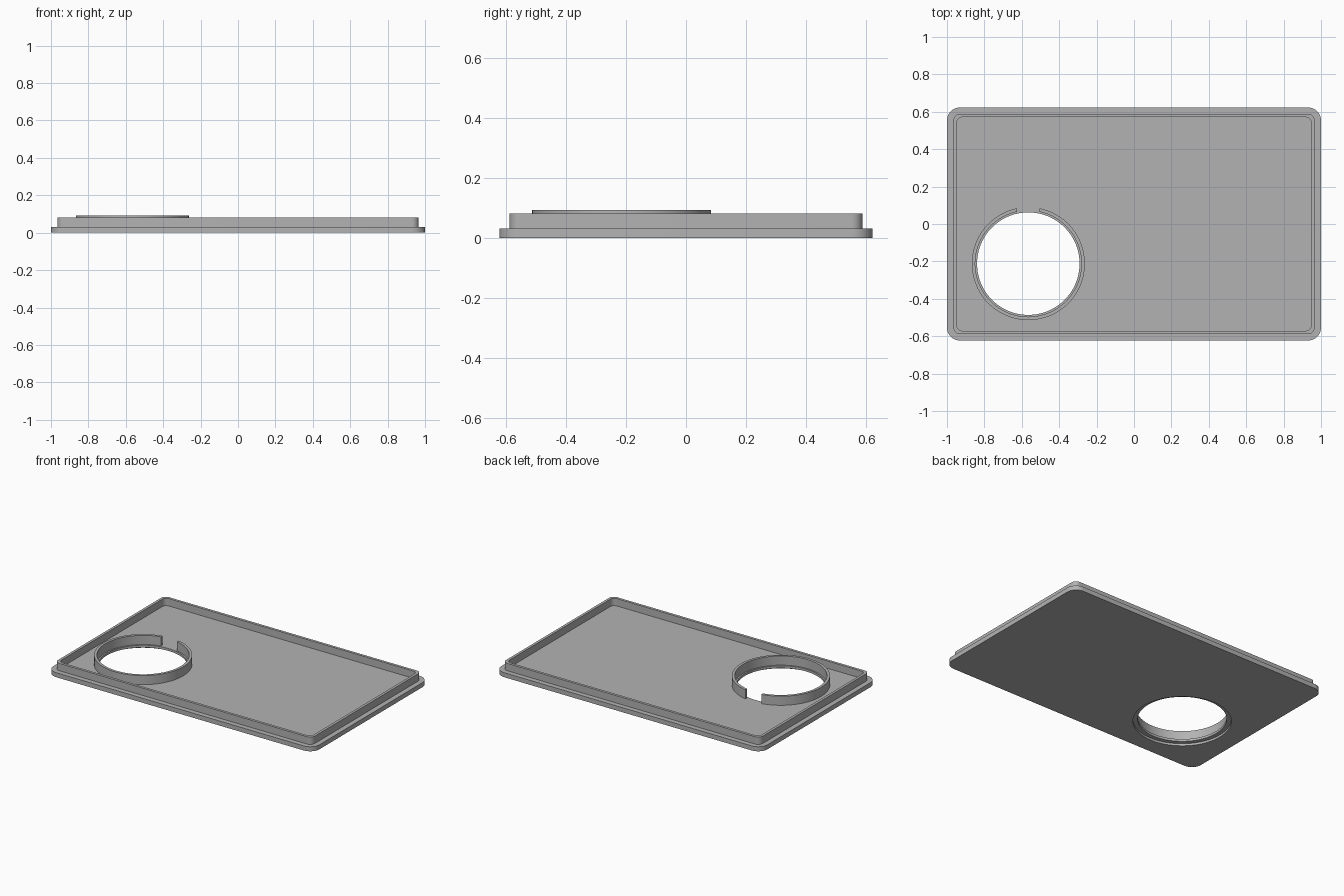
import bpy, bmesh
from math import pi, sin, cos, asin, radians

cube = bpy.data.objects.get("Cube")
if cube:
    bpy.data.objects.remove(cube, do_unlink=True)

grey = bpy.data.materials.new("plain grey")
grey.use_nodes = True
colour = (0.45, 0.45, 0.45, 1)
grey.diffuse_color = colour
grey.node_tree.nodes["Principled BSDF"].inputs["Base Color"].default_value = colour

HOLE_X, HOLE_Y = -0.565, -0.212
GAP_HALF = 0.06


def rounded_rect(hx, hy, r, steps=10):
    """Outline of a rectangle with round corners."""
    pts = []
    for i, (sx, sy) in enumerate(((1, 1), (-1, 1), (-1, -1), (1, -1))):
        for k in range(steps + 1):
            a = (i + k / steps) * pi / 2
            pts.append((sx * (hx - r) + r * cos(a), sy * (hy - r) + r * sin(a)))
    return pts


def arc(r, gap=0, steps=96):
    """Circle around the hole centre, or an arc open towards the back."""
    skip = asin(gap / r)
    span = 2 * pi - 2 * skip
    count = steps + 1 if gap else steps
    angles = [pi / 2 + skip + span * k / steps for k in range(count)]
    return [(HOLE_X + r * cos(a), HOLE_Y + r * sin(a)) for a in angles]


def build(name, sections, closed=True):
    """Join each (outline, height) to the next, and the last to the first."""
    bm = bmesh.new()
    loops = [[bm.verts.new((x, y, z)) for x, y in pts] for pts, z in sections]
    for a, b in zip(loops, loops[1:] + loops[:1]):
        if len(a) == len(b):
            for i in range(len(a) if closed else len(a) - 1):
                j = (i + 1) % len(a)
                bm.faces.new((a[i], a[j], b[j], b[i]))
        else:
            # flat face between two different outlines
            edges = []
            for loop in (a, b):
                for i, v in enumerate(loop):
                    w = loop[i - 1]
                    edges.append(bm.edges.get((v, w)) or bm.edges.new((v, w)))
            bmesh.ops.triangle_fill(bm, edges=edges, use_beauty=True)
    if not closed:
        for end in (0, -1):
            bm.faces.new([loop[end] for loop in loops])
    bmesh.ops.recalc_face_normals(bm, faces=bm.faces)
    mesh = bpy.data.meshes.new(name)
    bm.to_mesh(mesh)
    bm.free()
    mesh.materials.append(grey)
    obj = bpy.data.objects.new(name, mesh)
    bpy.context.collection.objects.link(obj)
    bpy.ops.object.select_all(action="DESELECT")
    obj.select_set(True)
    bpy.context.view_layer.objects.active = obj
    bpy.ops.object.shade_smooth_by_angle(angle=radians(30))
    return obj


# Base plate with a round hole, recessed from below
edge = rounded_rect(1.0, 0.623, 0.07)
hole, recess = arc(0.274), arc(0.303)
build("base_plate", [(edge, 0), (edge, 0.031), (hole, 0.031),
                     (hole, 0.015), (recess, 0.015), (recess, 0)])

# Raised rim just inside the plate edge
outer = rounded_rect(0.966, 0.589, 0.036)
inner = rounded_rect(0.948, 0.571, 0.03)
build("raised_rim", [(outer, 0.031), (outer, 0.081),
                     (inner, 0.081), (inner, 0.031)])

# Split collar around the hole
outer, inner = arc(0.302, GAP_HALF), arc(0.284, GAP_HALF)
build("split_collar", [(outer, 0.031), (outer, 0.093),
                       (inner, 0.093), (inner, 0.031)], closed=False)
